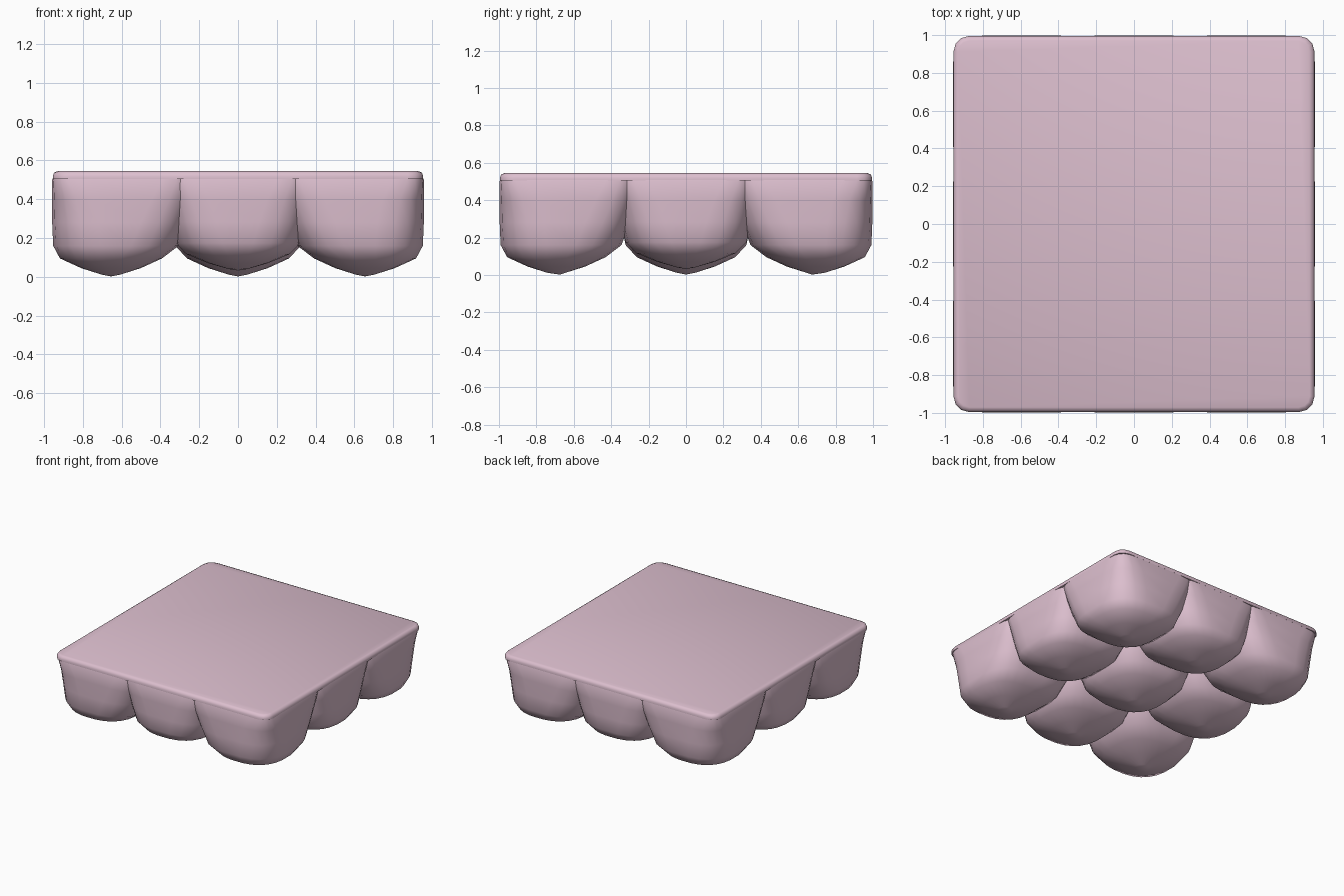
import bpy, bmesh, math

if "Cube" in bpy.data.objects:
    bpy.data.objects.remove(bpy.data.objects["Cube"])

mat = bpy.data.materials.new("pink")
mat.diffuse_color = (0.72, 0.52, 0.62, 1)
mat.use_nodes = True
mat.node_tree.nodes["Principled BSDF"].inputs["Base Color"].default_value = mat.diffuse_color

SEG = 24
# height, half width, inset from the outer wall and squareness of each ring, top down
RINGS = [(0.54, 0.350, 0.02, 9), (0.50, 0.365, 0.0, 7), (0.40, 0.365, 0.0, 4.6),
         (0.28, 0.350, 0.0, 3.5), (0.16, 0.325, 0.005, 2.9), (0.095, 0.265, 0.04, 2.5),
         (0.045, 0.155, 0.15, 2.2), (0.012, 0.05, 0.255, 2)]


def finish(ob, angle):
    ob.data.materials.append(mat)
    bpy.ops.object.select_all(action='DESELECT')
    ob.select_set(True)
    bpy.context.view_layer.objects.active = ob
    bpy.ops.object.shade_smooth_by_angle(angle=math.radians(angle))


def spow(v, n):
    return math.copysign(abs(v) ** (2 / n), v)


def cushion(name, i, j, lift):
    """Rounded lump: flush with the outer walls, bulging underneath."""
    bm = bmesh.new()
    loops = []
    for z, h, inset, n in RINGS:
        z += lift * (1 - min(z / 0.3, 1))
        cx = i * (0.96 - inset - h)
        cy = j * (0.998 - inset - h)
        loops.append([bm.verts.new((cx + h * spow(math.cos(a), n),
                                    cy + h * spow(math.sin(a), n), z))
                      for a in (2 * math.pi * (k + 0.5) / SEG for k in range(SEG))])
    for up, low in zip(loops, loops[1:]):
        for k in range(SEG):
            m = (k + 1) % SEG
            bm.faces.new((up[k], low[k], low[m], up[m]))
    bm.faces.new(loops[0])
    tip = bm.verts.new((0.655 * i, 0.675 * j, lift + 0.002))
    for k in range(SEG):
        bm.faces.new((loops[-1][(k + 1) % SEG], loops[-1][k], tip))
    bmesh.ops.recalc_face_normals(bm, faces=bm.faces)
    me = bpy.data.meshes.new(name)
    bm.to_mesh(me)
    bm.free()
    ob = bpy.data.objects.new(name, me)
    bpy.context.collection.objects.link(ob)
    finish(ob, 50)


# three by three grid of lumps
for i in (-1, 0, 1):
    for j in (-1, 0, 1):
        kind = ("centre", "edge", "corner")[abs(i) + abs(j)]
        cushion(f"{kind}_cushion_{i + 1}_{j + 1}", i, j,
                0.03 if kind == "edge" else 0.0)

# thin flat top plate joining the lumps
bpy.ops.mesh.primitive_cube_add(size=1, location=(0, 0, 0.525))
plate = bpy.context.object
plate.name = "top_plate"
bm = bmesh.new()
bm.from_mesh(plate.data)
bmesh.ops.scale(bm, vec=(1.91, 1.99, 0.04), verts=bm.verts)
upright = [e for e in bm.edges if abs(e.verts[0].co.z - e.verts[1].co.z) > 0.01]
bmesh.ops.bevel(bm, geom=upright, offset=0.08, segments=3, profile=0.5, affect='EDGES')
rim = [e for e in bm.edges if all(v.co.z > 0.015 for v in e.verts)]
bmesh.ops.bevel(bm, geom=rim, offset=0.025, segments=2, profile=0.5, affect='EDGES')
bm.to_mesh(plate.data)
bm.free()
finish(plate, 50)
